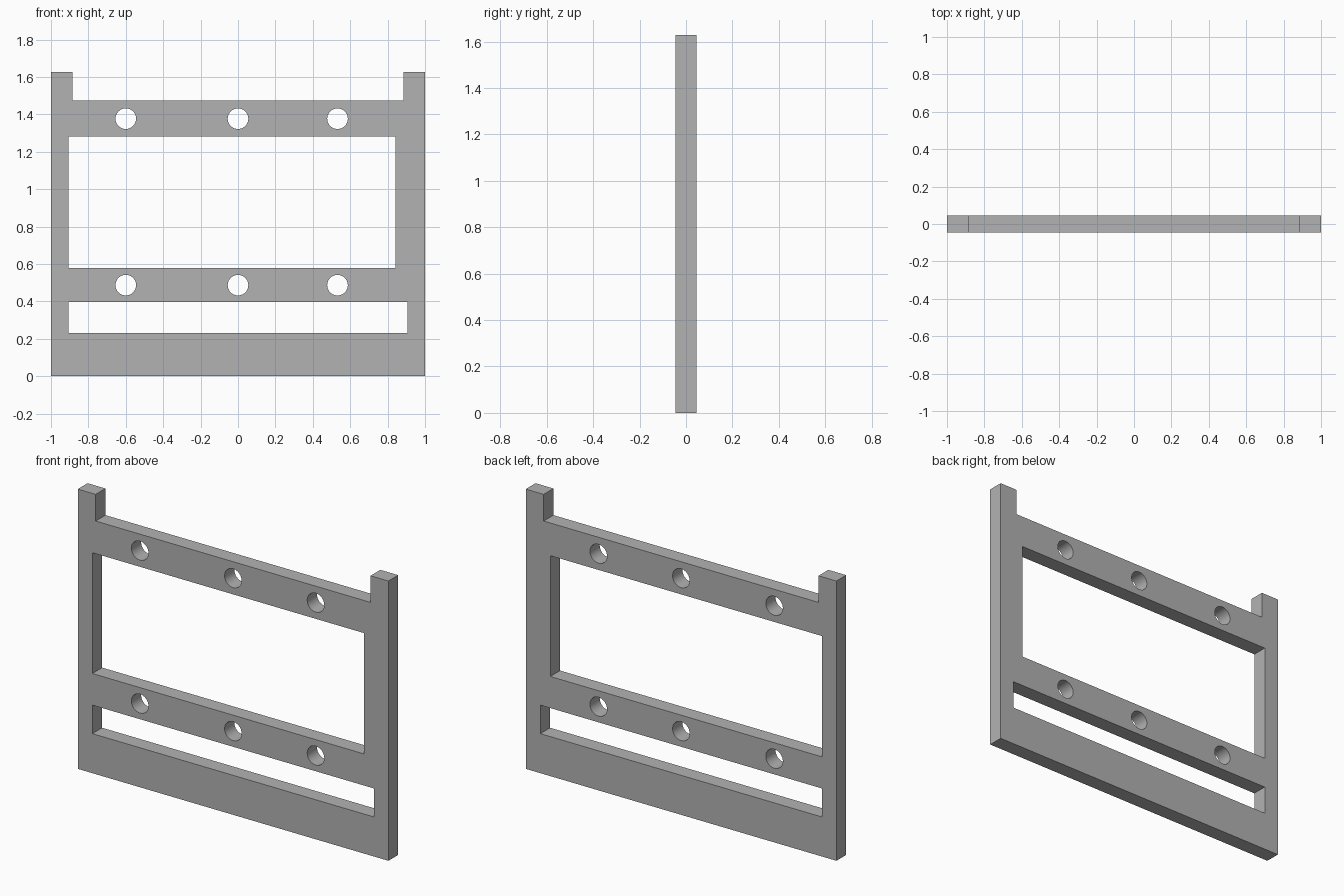
import bpy, bmesh, math

cube = bpy.data.objects.get("Cube")
if cube:
    bpy.data.objects.remove(cube, do_unlink=True)

DEPTH = 0.09
TOP, RAIL_TOP, POST_INNER = 1.628, 1.473, 0.885
HOLE_RADIUS, HOLE_SIDES = 0.055, 48

grey = bpy.data.materials.new("plain grey")
grey.use_nodes = True
grey.diffuse_color = (0.448, 0.448, 0.448, 1)
grey.node_tree.nodes["Principled BSDF"].inputs["Base Color"].default_value = grey.diffuse_color


def rectangle(left, right, bottom, top):
    return [(left, bottom), (right, bottom), (right, top), (left, top)]


def circle(cx, cz):
    steps = [2 * math.pi * i / HOLE_SIDES for i in range(HOLE_SIDES)]
    return [(cx + HOLE_RADIUS * math.cos(a), cz + HOLE_RADIUS * math.sin(a)) for a in steps]


# Outer outline: wide plate with a raised post at each top corner
outline = [(-1, 0), (1, 0), (1, TOP), (POST_INNER, TOP), (POST_INNER, RAIL_TOP),
           (-POST_INNER, RAIL_TOP), (-POST_INNER, TOP), (-1, TOP)]

# Openings: large window, low slot and two rows of round holes
window = rectangle(-0.906, 0.842, 0.58, 1.283)
slot = rectangle(-0.906, 0.906, 0.23, 0.396)
holes = [circle(x, z) for z in (0.487, 1.377) for x in (-0.6, 0, 0.532)]

# Fill between the loops, then extrude through the plate's depth
bm = bmesh.new()
for loop in [outline, window, slot] + holes:
    verts = [bm.verts.new((x, -DEPTH / 2, z)) for x, z in loop]
    for a, b in zip(verts, verts[1:] + verts[:1]):
        bm.edges.new((a, b))
bmesh.ops.triangle_fill(bm, use_beauty=True, edges=bm.edges[:], normal=(0, -1, 0))
extruded = bmesh.ops.extrude_face_region(bm, geom=bm.faces[:], use_keep_orig=True)
moved = [g for g in extruded["geom"] if isinstance(g, bmesh.types.BMVert)]
bmesh.ops.translate(bm, verts=moved, vec=(0, DEPTH, 0))
bmesh.ops.recalc_face_normals(bm, faces=bm.faces[:])

mesh = bpy.data.meshes.new("frame_panel")
bm.to_mesh(mesh)
bm.free()
mesh.materials.append(grey)
panel = bpy.data.objects.new("frame_panel", mesh)
bpy.context.collection.objects.link(panel)

# Smooth hole walls, sharp corners elsewhere
bpy.ops.object.select_all(action="DESELECT")
panel.select_set(True)
bpy.context.view_layer.objects.active = panel
bpy.ops.object.shade_smooth_by_angle(angle=math.radians(30))
